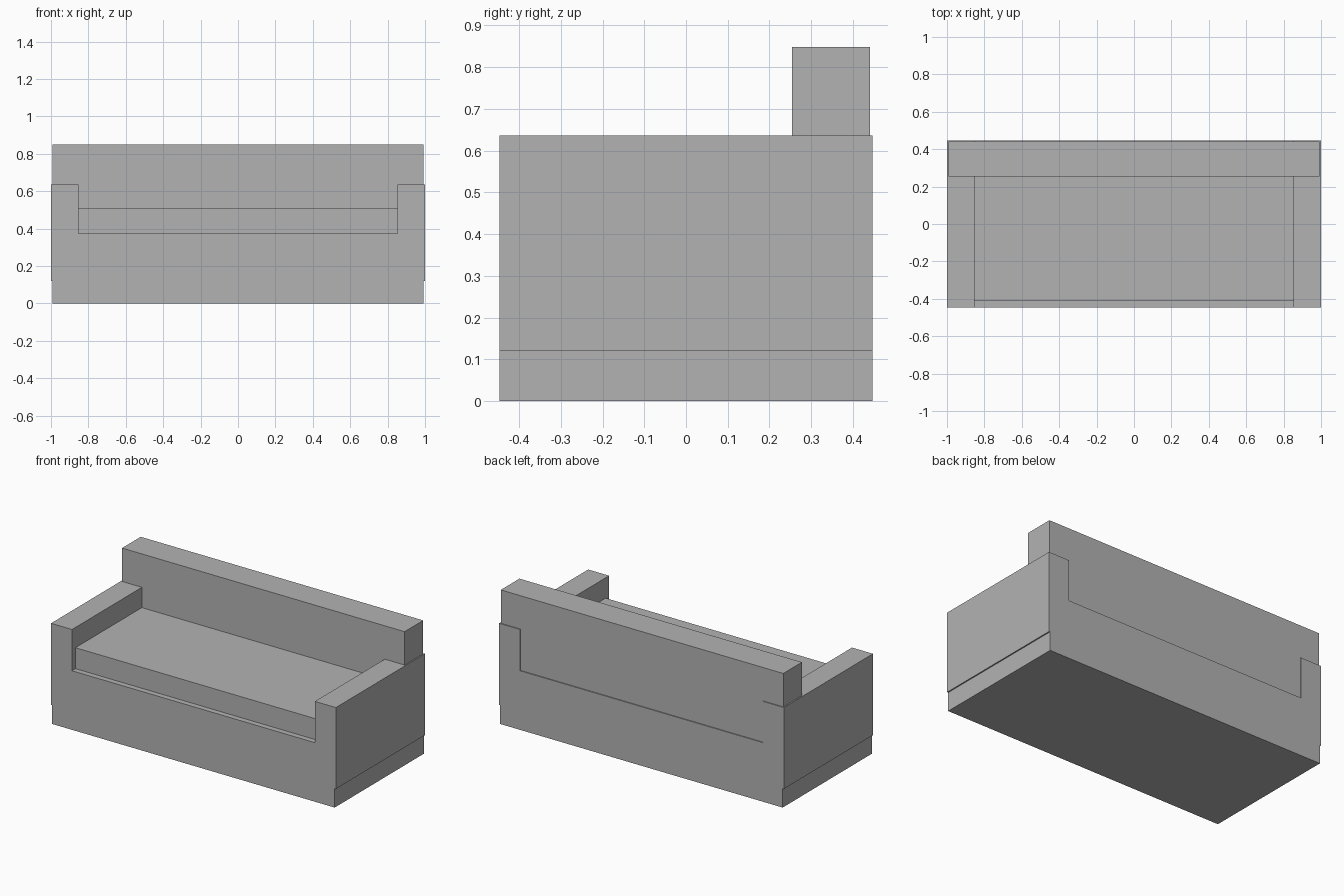
import bpy
import bmesh

if "Cube" in bpy.data.objects:
    bpy.data.objects.remove(bpy.data.objects["Cube"], do_unlink=True)

grey = bpy.data.materials.new("grey_upholstery")
colour = (0.45, 0.45, 0.45, 1)
grey.diffuse_color = colour
grey.use_nodes = True
grey.node_tree.nodes["Principled BSDF"].inputs["Base Color"].default_value = colour


def extrude_profile(name, points, y0, y1):
    """Extrude an x-z outline from y0 (front) to y1 (back)."""
    bm = bmesh.new()
    face = bm.faces.new([bm.verts.new((x, y0, z)) for x, z in points])
    result = bmesh.ops.extrude_face_region(bm, geom=[face])
    moved = [v for v in result["geom"] if isinstance(v, bmesh.types.BMVert)]
    bmesh.ops.translate(bm, verts=moved, vec=(0, y1 - y0, 0))
    bmesh.ops.recalc_face_normals(bm, faces=bm.faces)
    mesh = bpy.data.meshes.new(name)
    bm.to_mesh(mesh)
    bm.free()
    mesh.materials.append(grey)
    obj = bpy.data.objects.new(name, mesh)
    bpy.context.collection.objects.link(obj)
    return obj


def block(name, half_width, y0, y1, z0, z1):
    w = half_width
    return extrude_profile(name, [(-w, z0), (w, z0), (w, z1), (-w, z1)], y0, y1)


DEPTH = 0.447      # half depth of the sofa
ARM_IN = 0.853     # inner side of the arms
PLINTH_TOP, SEAT_BASE, ARM_TOP = 0.12, 0.375, 0.637

# Recessed plinth
block("plinth", 0.992, -DEPTH, DEPTH, 0, PLINTH_TOP)

# U-shaped body: both arms and the seat base in one outline
right_half = [(1, PLINTH_TOP), (1, ARM_TOP), (ARM_IN, ARM_TOP), (ARM_IN, SEAT_BASE)]
left_half = [(-x, z) for x, z in reversed(right_half)]
extrude_profile("body_with_arms", right_half + left_half, -DEPTH, DEPTH)

# Seat cushion, set back from the front edge
block("seat_cushion", ARM_IN, -0.412, 0.254, SEAT_BASE, 0.508)

# Backrest, resting on the seat base and lapping over the arms
block("backrest", 0.992, 0.254, 0.441, SEAT_BASE, 0.849)
